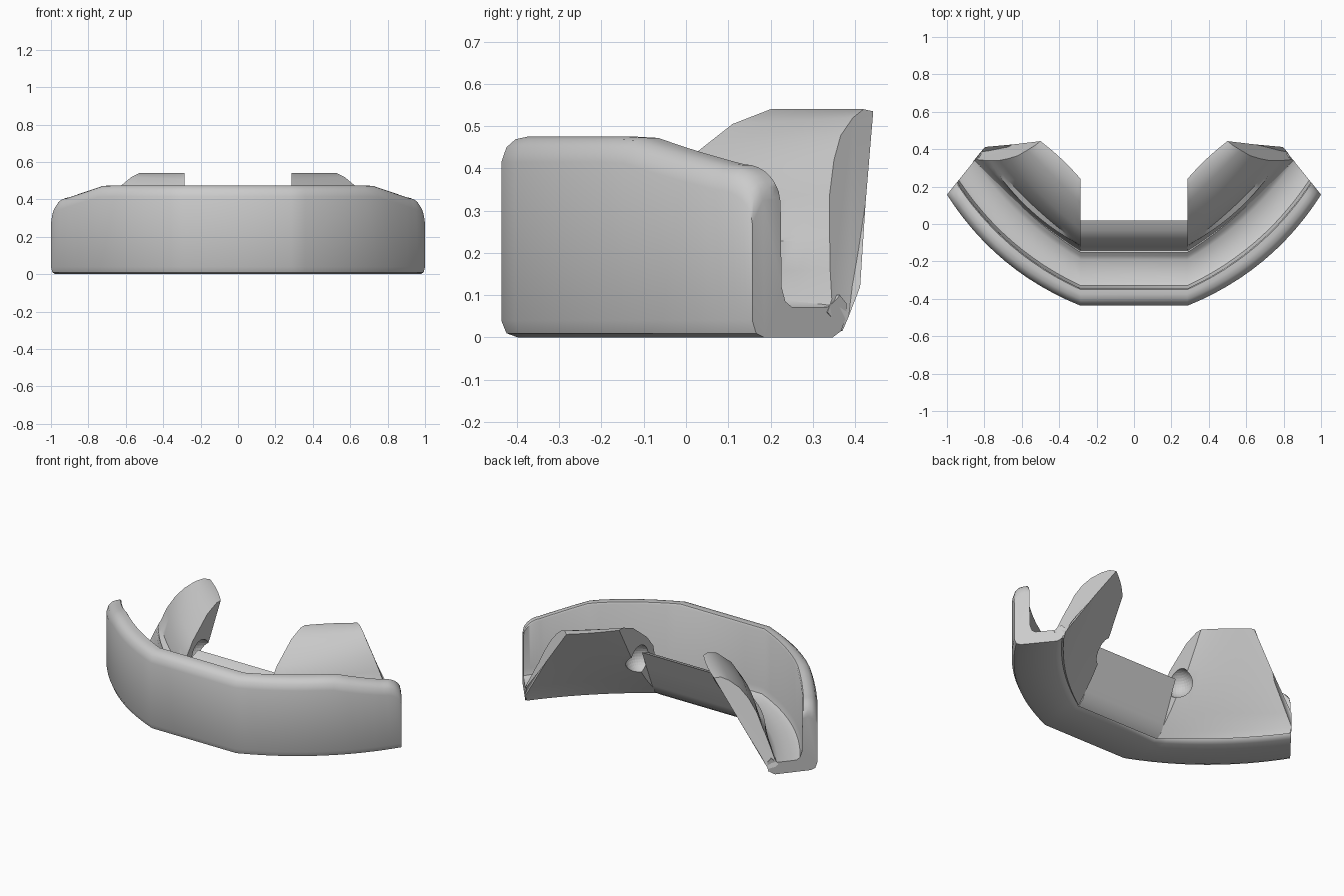
import bpy, bmesh, math
from mathutils import Vector

if "Cube" in bpy.data.objects:
    bpy.data.objects.remove(bpy.data.objects["Cube"])

KINK = 0.285   # x where the straight middle meets the curved sides


def curve(a, b, sag, t):
    """Point on a shallow bowed line from a to b (bows to the front/outside)."""
    a, b = Vector(a), Vector(b)
    d = (b - a)
    side = Vector((d.y, -d.x)).normalized() if len(a) == 2 else Vector((d.y, -d.x, 0)).normalized()
    return a.lerp(b, t) + side * sag * 4 * t * (1 - t)


def loft(name, sections, angle=35):
    """Skin closed rings into a capped solid."""
    bm = bmesh.new()
    rings = [[bm.verts.new(p) for p in s] for s in sections]
    n = len(rings[0])
    for r0, r1 in zip(rings, rings[1:]):
        for i in range(n):
            j = (i + 1) % n
            bm.faces.new((r0[i], r0[j], r1[j], r1[i]))
    bm.faces.new(rings[0])
    bm.faces.new(rings[-1])
    bmesh.ops.recalc_face_normals(bm, faces=bm.faces[:])
    me = bpy.data.meshes.new(name)
    bm.to_mesh(me)
    bm.free()
    ob = bpy.data.objects.new(name, me)
    bpy.context.collection.objects.link(ob)
    bpy.ops.object.select_all(action='DESELECT')
    ob.select_set(True)
    bpy.context.view_layer.objects.active = ob
    bpy.ops.object.shade_smooth_by_angle(angle=math.radians(angle))
    return ob


# Channel: front wall and floor, swept along the bowed path
def wall_height(x):
    if x < 0.74:
        return 0.475
    if x < 0.94:
        return 0.475 - 0.065 * (x - 0.74) / 0.2
    k = min(1, (x - 0.94) / 0.06)
    return 0.33 + 0.08 * math.sqrt(max(0, 1 - k * k))


def channel_section(t, sx):
    o = curve((KINK, -0.437), (1.0, 0.157), 0.075, t)
    b = curve((KINK, -0.13), (0.82, 0.38), 0.035, t)
    h = wall_height(o.x)
    prof = [(.04, .01), (.13, 0), (.85, 0), (.94, .015), (1, .05), (1, .08), (.93, .1),
            (.87, .085), (.8, .072), (.42, .072), (.35, .085), (.31, .12), (.3, h - .01),
            (.28, h), (.2, h), (.11, h - .006), (.04, h - .025), (0, h - .06), (0, .04)]
    out = []
    for u, z in prof:
        p = o.lerp(b, u)
        out.append((sx * p.x, p.y, z))
    return out


ts = [i / 12 for i in range(11)] + [.865, .89, .915, .935, .955, .97, .985, .994, 1]
loft("channel", [channel_section(t, -1) for t in reversed(ts)] + [channel_section(t, 1) for t in ts])

# Low leaning wall across the middle of the back
mid = [(-.17, .06), (-.14, .09), (-.122, .14), (-.112, .2), (-.08, .26), (-.035, .3), (.02, .32),
       (-.03, .2), (-.08, .08), (-.105, .03), (-.14, .005)]
loft("middle_back_wall", [[(x, y, z) for y, z in mid] for x in (-KINK, KINK)])

# Leaning wings: (y, z) at the inner cut, (x, y, z) at the outer end, bow
wing = [((-.175, .06), (.86, .335, .06), .03),
        ((-.145, .09), (.845, .345, .09), .03),
        ((-.122, .15), (.81, .341, .16), .03),
        ((-.115, .22), (.775, .34, .23), .045),
        ((-.11, .235), (.765, .34, .245), .022),
        ((-.09, .32), (.72, .34, .34), .02),
        ((-.03, .395), (.67, .35, .42), .015),
        ((.04, .45), (.62, .366, .478), .01),
        ((.11, .505), (.57, .395, .52), 0),
        ((.2, .54), (.53, .42, .54), -.005),
        ((.24, .54), (.5, .443, .535), -.008),
        ((.13, .34), (.65, .425, .32), .005),
        ((-.02, .14), (.795, .412, .12), .02),
        ((-.1, .05), (.82, .385, .05), .03),
        ((-.14, .01), (.82, .37, .015), .03)]
for side, sx in (("left", -1), ("right", 1)):
    rings = []
    for i in range(15):
        ring = []
        for a, b, sag in wing:
            p = curve((KINK, *a), b, sag, i / 14)
            ring.append((sx * p.x, p.y, p.z))
        rings.append(ring)
    ob = loft(side + "_wing", rings)
    # Scooped notch where the wing meets the middle wall
    bpy.ops.mesh.primitive_uv_sphere_add(segments=32, ring_count=16, radius=0.085,
                                         location=(sx * 0.28, 0.045, 0.285))
    cut = bpy.context.object
    cut.name = side + "_notch_cutter"
    cut.hide_render = True
    cut.hide_set(True)
    m = ob.modifiers.new("notch", 'BOOLEAN')
    m.operation = 'DIFFERENCE'
    m.object = cut
    m.solver = 'EXACT'
